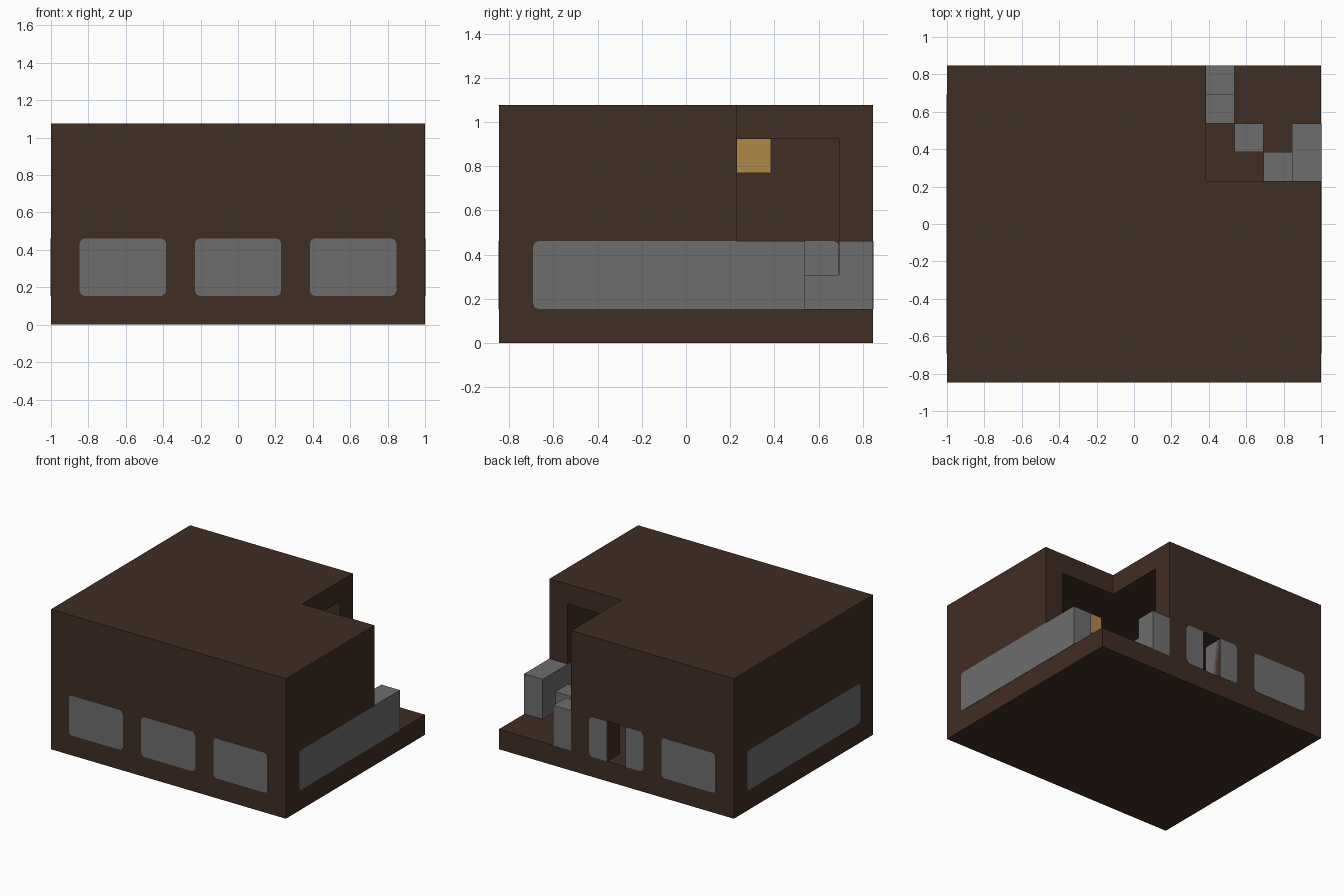
import bpy
import bmesh
from mathutils import Vector

UNIT = 2 / 13          # one module of the building
SIZE = Vector((13, 11, 7))
PROUD = 0.015          # panes stand a hair proud of the wall, in modules

cube = bpy.data.objects.get("Cube")
if cube:
    bpy.data.objects.remove(cube, do_unlink=True)


def material(name, colour):
    mat = bpy.data.materials.new(name)
    mat.use_nodes = True
    rgba = (*colour, 1)
    mat.diffuse_color = rgba
    mat.node_tree.nodes["Principled BSDF"].inputs["Base Color"].default_value = rgba
    return mat


brown = material("dark brown", (0.051, 0.026, 0.017))
grey = material("window grey", (0.155, 0.155, 0.155))
amber = material("lamp amber", (0.434, 0.246, 0.061))


def place(x, y, z):
    """Module coordinates to world position."""
    return Vector((x - SIZE.x / 2, y - SIZE.y / 2, z)) * UNIT


def finish(name, bm, mat):
    bmesh.ops.recalc_face_normals(bm, faces=bm.faces)
    mesh = bpy.data.meshes.new(name)
    bm.to_mesh(mesh)
    bm.free()
    mesh.materials.append(mat)
    obj = bpy.data.objects.new(name, mesh)
    bpy.context.collection.objects.link(obj)
    return obj


def box(name, low, high, mat):
    bm = bmesh.new()
    bmesh.ops.create_cube(bm, size=1)
    for v in bm.verts:
        v.co = place(*(lo if c < 0 else hi for c, lo, hi in zip(v.co, low, high)))
    return finish(name, bm, mat)


def cut(target, low, high):
    cutter = box("cutter", low, high, brown)
    cutter.hide_render = True
    mod = target.modifiers.new("cut", 'BOOLEAN')
    mod.object = cutter
    mod.operation = 'DIFFERENCE'
    mod.solver = 'EXACT'
    bpy.context.view_layer.objects.active = target
    bpy.ops.object.modifier_apply(modifier=mod.name)
    bpy.data.objects.remove(cutter, do_unlink=True)


def pane(name, along, start, end, wall, round_start=True, round_end=True):
    """Window through a one-module wall, with clipped corners where asked."""
    c, bottom, top = 0.17, 1, 3
    outline = []
    if round_start:
        outline += [(start, top - c), (start, bottom + c), (start + c * 0.3, bottom + c * 0.3),
                    (start + c, bottom)]
    else:
        outline += [(start, top), (start, bottom)]
    if round_end:
        outline += [(end - c, bottom), (end - c * 0.3, bottom + c * 0.3), (end, bottom + c),
                    (end, top - c), (end - c * 0.3, top - c * 0.3), (end - c, top)]
    else:
        outline += [(end, bottom), (end, top)]
    if round_start:
        outline += [(start + c, top), (start + c * 0.3, top - c * 0.3)]

    def point(s, z, depth):
        return place(s, depth, z) if along == "x" else place(depth, s, z)

    bm = bmesh.new()
    face = bm.faces.new([bm.verts.new(point(s, z, wall - PROUD)) for s, z in outline])
    grown = bmesh.ops.extrude_face_region(bm, geom=[face])["geom"]
    moved = [v for v in grown if isinstance(v, bmesh.types.BMVert)]
    shift = point(0, 0, 1 + 2 * PROUD) - point(0, 0, 0)
    bmesh.ops.translate(bm, verts=moved, vec=shift)
    return finish(name, bm, grey)


# Floor slab and hollow walls with roof, cut away at the back corner
box("floor_slab", (0, 0, 0), (13, 11, 1), brown)
shell = box("walls_and_roof", (0, 0, 1), (13, 11, 7), brown)
cut(shell, (1, 1, 0.5), (12, 10, 6))
cut(shell, (9, 7, 0.5), (14, 12, 8))
cut(shell, (6, 9.5, 0.5), (7, 11.5, 3))

# Front windows
for number, start in enumerate((1, 5, 9), 1):
    pane(f"front_window_{number}", "x", start, start + 3, 0)

# Back windows, the middle one split by a narrow opening
pane("back_window_end", "x", 1, 4, 10)
pane("back_window_split_right", "x", 5, 6, 10, round_end=False)
pane("back_window_split_left", "x", 7, 8, 10, round_start=False)
box("back_window_stub", (9, 10, 1), (10, 11, 3), grey)

# Long side windows, the left one running out past the cut corner
pane("right_side_window", "y", 1, 10, 0)
pane("left_side_window", "y", 1, 9, 12, round_end=False)

# Low blocks stepping diagonally across the open corner
for step in range(3):
    x, y = 9 + step, 9 - step
    box(f"low_block_{step + 1}", (x, y, 1), (x + 1, y + 1, 2), grey)

# Ceiling lamps
for number, (x, y) in enumerate(((4, 7), (8, 4)), 1):
    box(f"ceiling_lamp_{number}", (x, y, 5), (x + 1, y + 1, 6), amber)
